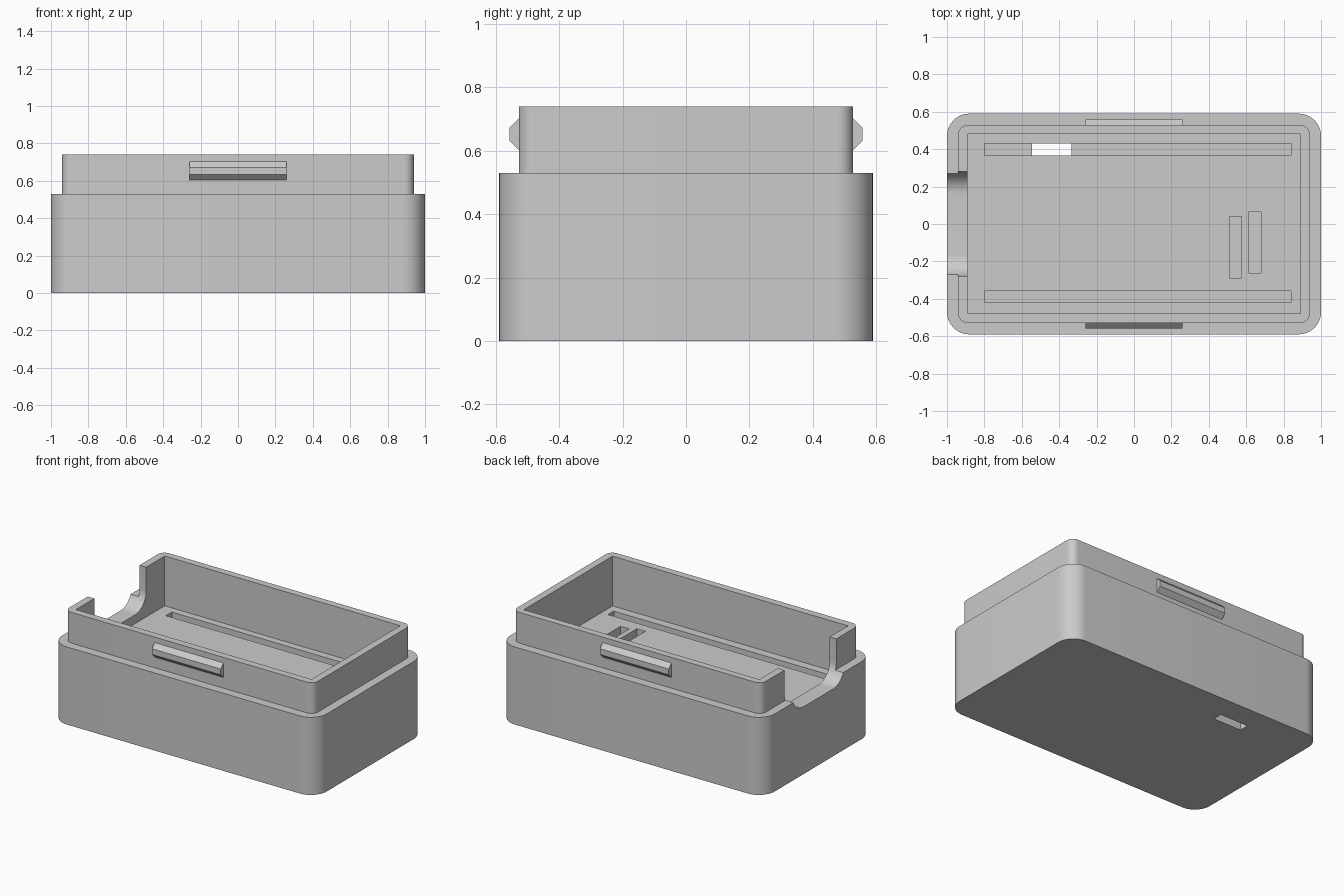
import bpy, bmesh, math
from mathutils import Vector

if "Cube" in bpy.data.objects:
    bpy.data.objects.remove(bpy.data.objects["Cube"], do_unlink=True)

grey = bpy.data.materials.new("light grey plastic")
grey.use_nodes = True
colour = (0.6, 0.6, 0.6, 1)
grey.diffuse_color = colour
grey.node_tree.nodes["Principled BSDF"].inputs["Base Color"].default_value = colour


def prism(name, profile, low, high, axis="z"):
    """Extrude a 2D outline: (x, y) along z, or (y, z) along x."""
    place = (lambda a, b: (a, b, low)) if axis == "z" else (lambda a, b: (low, a, b))
    move = Vector((0, 0, high - low) if axis == "z" else (high - low, 0, 0))
    bm = bmesh.new()
    face = bm.faces.new([bm.verts.new(place(a, b)) for a, b in profile])
    new = bmesh.ops.extrude_face_region(bm, geom=[face])["geom"]
    bmesh.ops.translate(bm, vec=move, verts=[v for v in new if isinstance(v, bmesh.types.BMVert)])
    bmesh.ops.recalc_face_normals(bm, faces=bm.faces)
    mesh = bpy.data.meshes.new(name)
    bm.to_mesh(mesh)
    bm.free()
    mesh.materials.append(grey)
    obj = bpy.data.objects.new(name, mesh)
    bpy.context.collection.objects.link(obj)
    return obj


def arc(cx, cy, r, start, steps=12):
    angles = [math.radians(start + 90 * i / steps) for i in range(steps + 1)]
    return [(cx + r * math.cos(t), cy + r * math.sin(t)) for t in angles]


def rounded(hx, hy, r):
    x, y = hx - r, hy - r
    return arc(x, y, r, 0) + arc(-x, y, r, 90) + arc(-x, -y, r, 180) + arc(x, -y, r, 270)


def rect(x0, x1, y0, y1):
    return [(x0, y0), (x1, y0), (x1, y1), (x0, y1)]


def combine(target, other, operation):
    mod = target.modifiers.new(operation, "BOOLEAN")
    mod.object, mod.operation, mod.solver = other, operation, "EXACT"
    bpy.context.view_layer.objects.active = target
    bpy.ops.object.modifier_apply(modifier=mod.name)
    bpy.data.objects.remove(other, do_unlink=True)


# Solid body with the stepped lip
FLOOR, RIM, TOP = 0.4, 0.53, 0.74
body = prism("case_body", rounded(1, 0.59, 0.12), 0, RIM)
combine(body, prism("lip", rounded(0.94, 0.528, 0.05), 0.3, TOP), "UNION")

# Tray recess
combine(body, prism("tray_cut", rect(-0.89, 0.89, -0.478, 0.48), FLOOR, 0.9), "DIFFERENCE")

# Long header slots and two short pockets in the tray floor
for slot in [(-0.8, 0.84, 0.365, 0.43), (-0.8, 0.84, -0.42, -0.358),
             (0.51, 0.575, -0.29, 0.04), (0.612, 0.678, -0.262, 0.065)]:
    combine(body, prism("slot_cut", rect(*slot), 0.12, 0.6), "DIFFERENCE")

# Opening through the underside
combine(body, prism("hole_cut", rect(-0.545, -0.333, 0.365, 0.43), -0.1, 0.3), "DIFFERENCE")

# Round-cornered cable notch in the right end
notch = [(0.28, 0.9), (-0.28, 0.9)] + arc(-0.16, 0.58, 0.12, 180) + arc(0.16, 0.58, 0.12, 270)
combine(body, prism("notch_cut", notch, -1.1, -0.85, "x"), "DIFFERENCE")

# Snap ridges on the front and back of the lip
for side, name in ((-1, "front_snap_ridge"), (1, "back_snap_ridge")):
    outline = [(0.525, 0.6), (0.558, 0.633), (0.558, 0.672), (0.525, 0.705)]
    prism(name, [(side * y, z) for y, z in outline], -0.26, 0.26, "x")

# Smooth the rounded corners only
bpy.ops.object.select_all(action="DESELECT")
body.select_set(True)
bpy.context.view_layer.objects.active = body
bpy.ops.object.shade_smooth_by_angle(angle=math.radians(30))
